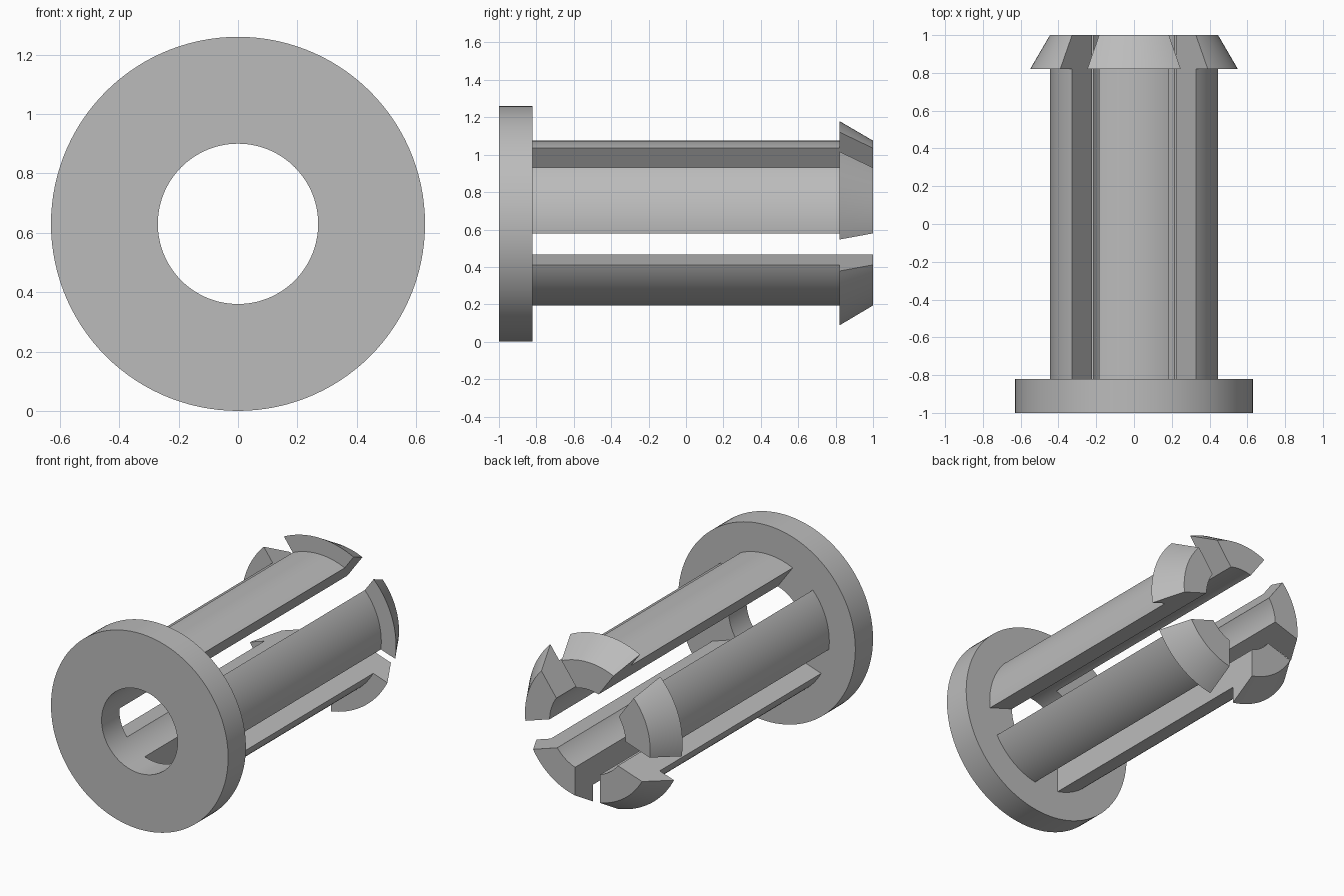
import bpy
import bmesh
from math import cos, sin, radians, tau
from mathutils import Matrix, Vector

AXIS_Z = 0.63      # height of the long axis
BORE = 0.27        # inner radius
SHAFT = 0.445      # outer radius of the prongs
SLOT = 0.177       # slot width
PRONGS = 5
SEGMENTS = 120

cube = bpy.data.objects.get("Cube")
if cube:
    bpy.data.objects.remove(cube, do_unlink=True)

grey = bpy.data.materials.new("plain grey")
grey.use_nodes = True
colour = (0.5, 0.5, 0.5, 1)
grey.diffuse_color = colour
grey.node_tree.nodes["Principled BSDF"].inputs["Base Color"].default_value = colour


def make_object(name, bm):
    bmesh.ops.recalc_face_normals(bm, faces=bm.faces)
    mesh = bpy.data.meshes.new(name)
    bm.to_mesh(mesh)
    bm.free()
    mesh.materials.append(grey)
    obj = bpy.data.objects.new(name, mesh)
    bpy.context.collection.objects.link(obj)
    return obj


def lathe(name, profile):
    """Turn a closed (radius, y) profile around the long axis."""
    bm = bmesh.new()
    rings = []
    for i in range(SEGMENTS):
        a = tau * i / SEGMENTS
        rings.append([bm.verts.new((r * cos(a), y, AXIS_Z + r * sin(a)))
                      for r, y in profile])
    n = len(profile)
    for i, ring in enumerate(rings):
        after = rings[(i + 1) % SEGMENTS]
        for j in range(n):
            k = (j + 1) % n
            bm.faces.new((ring[j], ring[k], after[k], after[j]))
    return make_object(name, bm)


def smooth(obj):
    bpy.ops.object.select_all(action="DESELECT")
    obj.select_set(True)
    bpy.context.view_layer.objects.active = obj
    bpy.ops.object.shade_smooth_by_angle(angle=radians(30))


# Flange ring at the front
flange = lathe("flange", [(BORE, -1), (0.63, -1), (0.63, -0.82), (BORE, -0.82)])

# Sleeve with a tapered barb at the back end
prongs = lathe("barbed_prongs", [(BORE, -0.82), (SHAFT, -0.82), (SHAFT, 0.82),
                                 (0.55, 0.82), (SHAFT, 1), (BORE, 1)])

# Parallel-sided slots that split the sleeve into prongs
bm = bmesh.new()
for i in range(PRONGS):
    turn = Matrix.Rotation(-radians(54) - tau * i / PRONGS, 4, "Y")
    place = (Matrix.Translation((0, 0, AXIS_Z)) @ turn
             @ Matrix.Translation((0.475, 0, 0))
             @ Matrix.Diagonal(Vector((0.65, 2.4, SLOT, 1))))
    bmesh.ops.create_cube(bm, size=1, matrix=place)
cutter = make_object("slot_cutter", bm)
cutter.hide_render = True

cut = prongs.modifiers.new("slots", "BOOLEAN")
cut.operation = "DIFFERENCE"
cut.solver = "EXACT"
cut.object = cutter
bpy.context.view_layer.objects.active = prongs
bpy.ops.object.modifier_apply(modifier=cut.name)
bpy.data.objects.remove(cutter, do_unlink=True)

for part in (flange, prongs):
    smooth(part)
